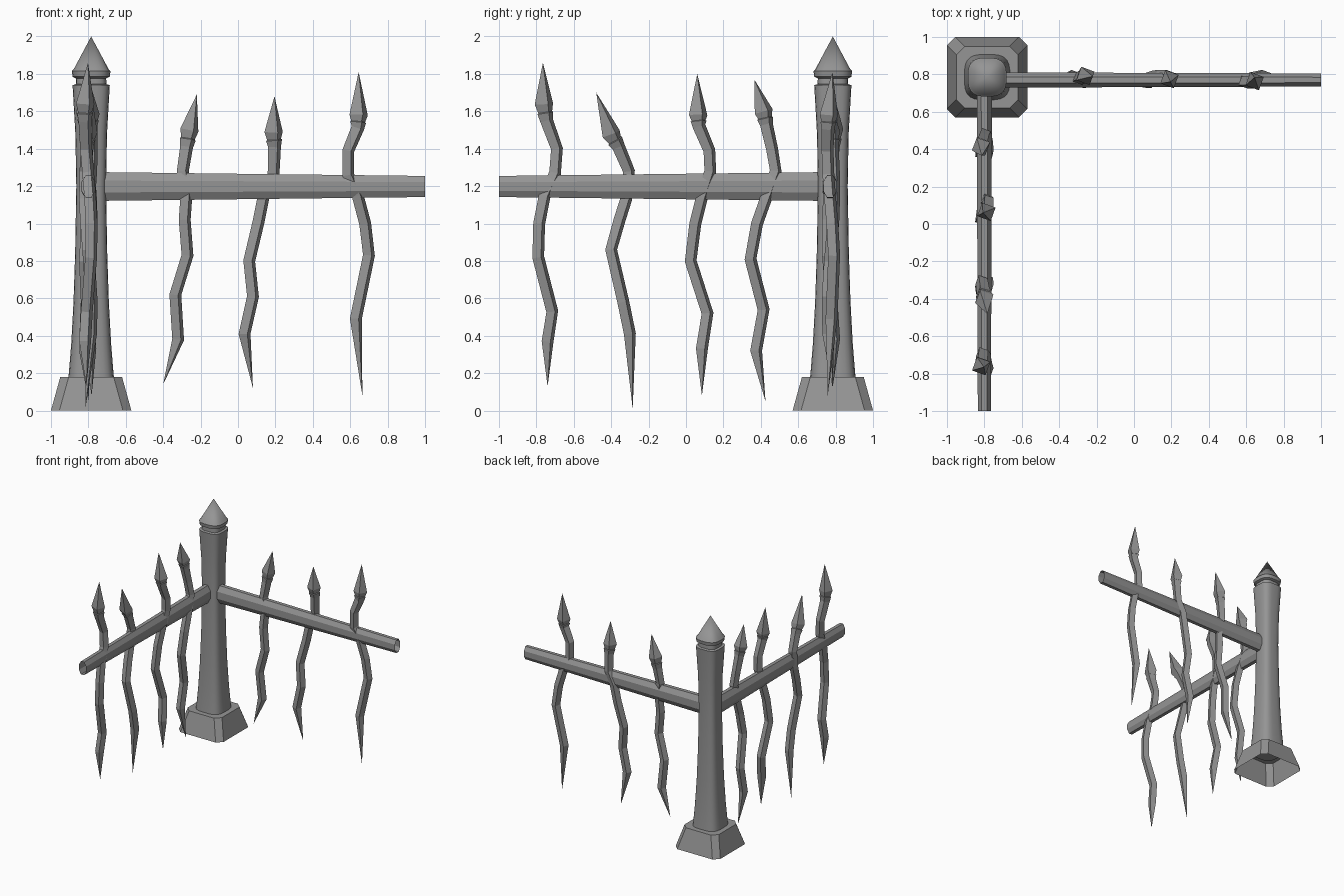
import bpy
import bmesh
from math import sin, cos, pi, radians, copysign
from mathutils import Vector

default_cube = bpy.data.objects.get("Cube")
if default_cube:
    bpy.data.objects.remove(default_cube, do_unlink=True)

iron = bpy.data.materials.new("grey_iron")
iron.use_nodes = True
GREY = (0.3, 0.3, 0.3, 1)
iron.diffuse_color = GREY
iron.node_tree.nodes["Principled BSDF"].inputs["Base Color"].default_value = GREY

POST = Vector((-0.785, 0.785, 0))
RAIL_Z = 1.198


def loft(name, rings, cap_start=False, cap_end=False, smooth=False):
    """Skin a list of equal-length point rings; collapsed rings become tips."""
    bm = bmesh.new()
    loops = [[bm.verts.new(p) for p in ring] for ring in rings]
    count = len(loops[0])
    for low, high in zip(loops, loops[1:]):
        for i in range(count):
            j = (i + 1) % count
            bm.faces.new((low[i], low[j], high[j], high[i]))
    if cap_start:
        bm.faces.new(loops[0][::-1])
    if cap_end:
        bm.faces.new(loops[-1])
    bmesh.ops.remove_doubles(bm, verts=bm.verts, dist=0.0005)
    bmesh.ops.recalc_face_normals(bm, faces=bm.faces)
    mesh = bpy.data.meshes.new(name)
    bm.to_mesh(mesh)
    bm.free()
    mesh.materials.append(iron)
    obj = bpy.data.objects.new(name, mesh)
    bpy.context.collection.objects.link(obj)
    if smooth:
        bpy.ops.object.select_all(action="DESELECT")
        obj.select_set(True)
        bpy.context.view_layer.objects.active = obj
        bpy.ops.object.shade_smooth_by_angle(angle=radians(35))
    return obj


def rounded_square(half, z, power=0.6, sides=24):
    """Horizontal superellipse ring around the post axis."""
    ring = []
    for i in range(sides):
        a = 2 * pi * (i + 0.5) / sides
        x = copysign(abs(cos(a)) ** power, cos(a))
        y = copysign(abs(sin(a)) ** power, sin(a))
        ring.append(POST + Vector((x * half, y * half, z)))
    return ring


def chamfered_square(half, cut, z):
    """Horizontal square ring with cut corners around the post axis."""
    k = half - cut
    corners = [(half, -k), (half, k), (k, half), (-k, half),
               (-half, k), (-half, -k), (-k, -half), (k, -half)]
    return [POST + Vector((x, y, z)) for x, y in corners]


# Post foot: flared plinth, open underneath
loft("post_foot", [chamfered_square(0.215, 0.045, 0),
                   chamfered_square(0.165, 0.045, 0.18)], cap_end=True)

# Post column: waisted shaft with a narrow neck
column = [(0.123, 0.17), (0.12, 0.2), (0.107, 0.36), (0.095, 0.58),
          (0.086, 0.85), (0.08, 1.2), (0.085, 1.48), (0.096, 1.67),
          (0.1, 1.74), (0.082, 1.745), (0.08, 1.79)]
loft("post_column", [rounded_square(h, z) for h, z in column],
     cap_start=True, cap_end=True, smooth=True)

# Post cap: thin ring and pointed roof
cap = [(0.08, 1.775), (0.1, 1.785), (0.104, 1.815), (0.094, 1.825), (0, 2)]
loft("post_cap", [rounded_square(h, z, 0.7) for h, z in cap],
     cap_start=True, smooth=True)


def rail(name, start, end):
    """Tapered eight-sided tube with open ends."""
    start, end = Vector(start), Vector(end)
    side = (end - start).normalized().cross(Vector((0, 0, 1)))
    rings = []
    for centre, wide, tall in ((start, 0.044, 0.083), (end, 0.038, 0.061)):
        angles = [2 * pi * (i + 0.5) / 8 for i in range(8)]
        rings.append([centre + side * cos(a) * wide + Vector((0, 0, sin(a) * tall))
                      for a in angles])
    loft(name, rings)


rail("left_rail", (-0.73, 0.77, RAIL_Z), (1, 0.77, RAIL_Z))
rail("front_rail", (-0.8, 0.72, RAIL_Z), (-0.8, -1, RAIL_Z))


def spear(name, path, axis, place, phase):
    """Wavy four-sided bar; the path runs from lower tip to spearhead tip."""
    side = Vector((0, 0, 1)).cross(axis)
    points = [axis * u + Vector((0, 0, z))
              + place + side * 0.018 * sin(5 * z + phase) for u, z in path]
    base, widest, tip = points[-3:]
    stations = [(points[0], 0)] + [(p, 0.035) for p in points[1:-3]]
    # collar, then the blade
    stations += [(base, 0.038), (base.lerp(widest, 0.45), 0.047),
                 (base.lerp(widest, 0.5), 0.041), (widest, 0.054), (tip, 0)]
    rings = []
    for i, (p, r) in enumerate(stations):
        before = stations[max(i - 1, 0)][0]
        after = stations[min(i + 1, len(stations) - 1)][0]
        along = (after - before).normalized()
        across = side.cross(along).normalized()
        depth = along.cross(across)
        angles = [radians(25) + pi / 2 * k for k in range(4)]
        rings.append([p + (across * cos(a) + depth * sin(a)) * r for a in angles])
    loft(name, rings)


# Bars through each rail: (distance along the rail axis, height)
left_bars = [
    [(-.4, .14), (-.32, .38), (-.335, .62), (-.27, .83), (-.285, 1.02),
     (-.275, 1.16), (-.295, 1.28), (-.275, 1.41), (-.26, 1.5), (-.22, 1.69)],
    [(.08, .12), (.035, .41), (.08, .61), (.06, .8), (.11, 1.01),
     (.14, 1.16), (.19, 1.26), (.195, 1.41), (.19, 1.49), (.195, 1.68)],
    [(.665, .08), (.63, .49), (.7, .83), (.68, 1), (.64, 1.15),
     (.59, 1.26), (.59, 1.39), (.64, 1.51), (.645, 1.58), (.645, 1.81)],
]
front_bars = [
    [(-.74, .13), (-.74, .37), (-.715, .53), (-.79, .82), (-.785, 1),
     (-.755, 1.15), (-.7, 1.27), (-.69, 1.4), (-.745, 1.55), (-.76, 1.64), (-.765, 1.86)],
    [(-.285, .01), (-.3, .41), (-.335, .58), (-.4, .86), (-.355, 1.02),
     (-.32, 1.13), (-.305, 1.28), (-.36, 1.41), (-.4, 1.48), (-.48, 1.7)],
    [(.085, .08), (.085, .33), (.115, .52), (.025, .8), (.05, 1),
     (.085, 1.14), (.13, 1.28), (.125, 1.39), (.07, 1.52), (.065, 1.58), (.06, 1.8)],
    [(.425, .05), (.375, .32), (.415, .54), (.345, .81), (.38, 1),
     (.43, 1.14), (.48, 1.28), (.46, 1.4), (.43, 1.53), (.415, 1.6), (.365, 1.77)],
]
for i, path in enumerate(left_bars):
    spear(f"left_spear_{i + 1}", path, Vector((1, 0, 0)), Vector((0, 0.775, 0)), 2 * i)
for i, path in enumerate(front_bars):
    spear(f"front_spear_{i + 1}", path, Vector((0, 1, 0)), Vector((-0.8, 0, 0)), 2 * i)
